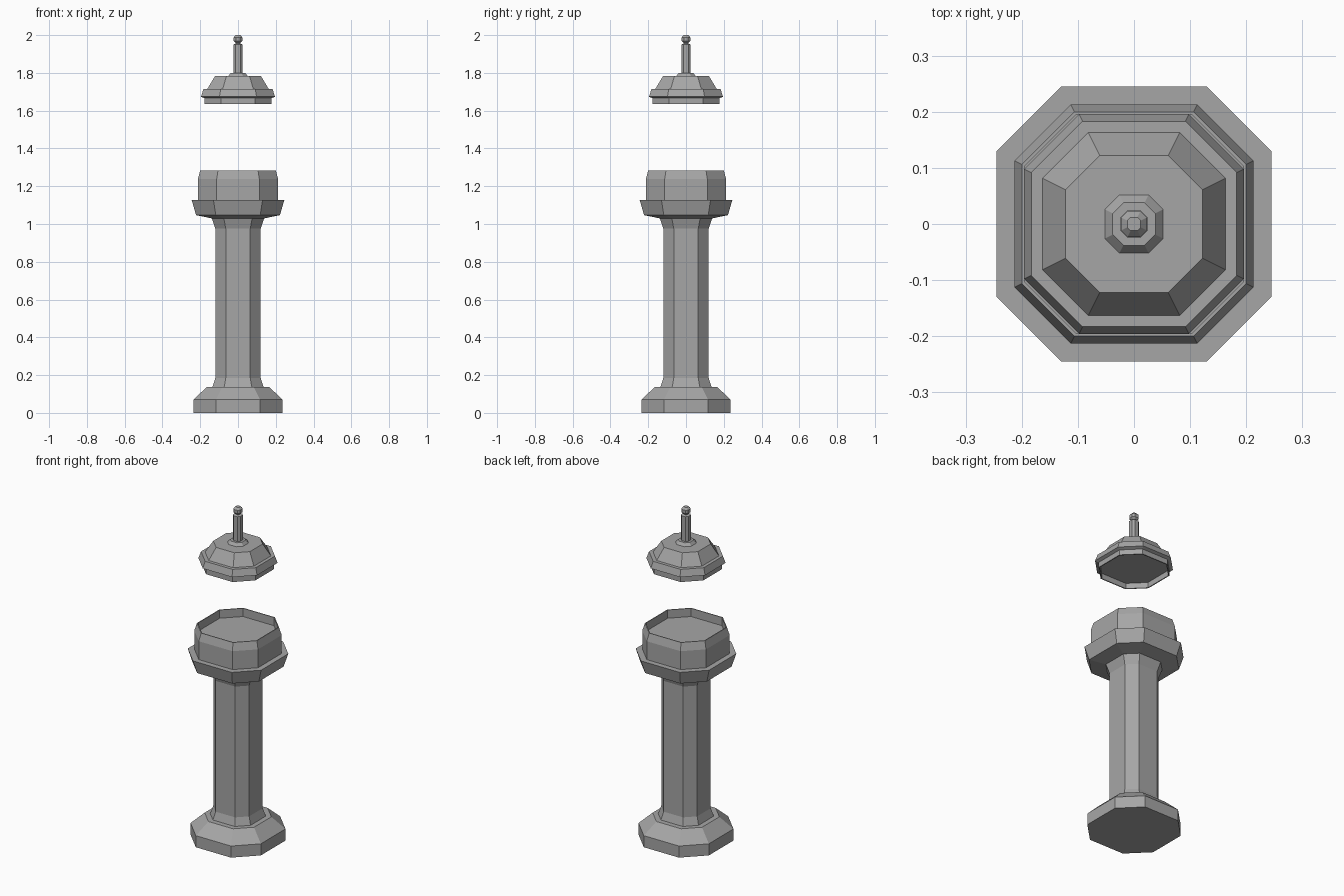
import bpy, bmesh

if "Cube" in bpy.data.objects:
    bpy.data.objects.remove(bpy.data.objects["Cube"], do_unlink=True)

# One stone grey for everything
stone = bpy.data.materials.new("stone_grey")
stone.use_nodes = True
GREY = (0.38, 0.38, 0.38, 1)
stone.diffuse_color = GREY
stone.node_tree.nodes["Principled BSDF"].inputs["Base Color"].default_value = GREY


def octagon_loft(name, profile, ratio=0.53):
    """Stack eight-sided rings (half width, height) and cap both ends."""
    bm = bmesh.new()
    rings = []
    for r, z in profile:
        h = r * ratio
        corners = [(r, -h), (r, h), (h, r), (-h, r),
                   (-r, h), (-r, -h), (-h, -r), (h, -r)]
        rings.append([bm.verts.new((x, y, z)) for x, y in corners])
    for low, high in zip(rings, rings[1:]):
        for i in range(8):
            j = (i + 1) % 8
            bm.faces.new((low[i], low[j], high[j], high[i]))
    bm.faces.new(rings[0][::-1])
    bm.faces.new(rings[-1])
    bmesh.ops.recalc_face_normals(bm, faces=bm.faces)
    mesh = bpy.data.meshes.new(name)
    bm.to_mesh(mesh)
    bm.free()
    mesh.materials.append(stone)
    obj = bpy.data.objects.new(name, mesh)
    bpy.context.collection.objects.link(obj)
    return obj


# Foot with sloping shoulder
octagon_loft("base", [(0.235, 0), (0.235, 0.07), (0.165, 0.138)], 0.5)

# Shaft flaring at both ends
octagon_loft("column", [(0.135, 0.138), (0.12, 0.185), (0.12, 0.975),
                        (0.14, 1.035)], 0.54)

# Projecting collar under the head
octagon_loft("collar", [(0.14, 1.03), (0.222, 1.047), (0.245, 1.126)])

# Head with a shallow open bowl on top
octagon_loft("head", [(0.213, 1.126), (0.213, 1.237), (0.2, 1.283),
                      (0.195, 1.283), (0.195, 1.233)])

# Floating lid, hollow underneath, with stepped rim
octagon_loft("lid", [(0.172, 1.668), (0.172, 1.635), (0.178, 1.635),
                     (0.178, 1.666), (0.196, 1.674), (0.183, 1.714),
                     (0.163, 1.714), (0.122, 1.783)], 0.5)

# Finial: flared foot, rod and knob
octagon_loft("finial_foot", [(0.052, 1.783), (0.038, 1.8)], 0.5)
octagon_loft("finial_rod", [(0.024, 1.8), (0.024, 1.95), (0.012, 1.955),
                            (0.012, 1.96)], 0.5)
octagon_loft("finial_knob", [(0.012, 1.957), (0.023, 1.968), (0.023, 1.988),
                             (0.012, 2.0)], 0.5)
